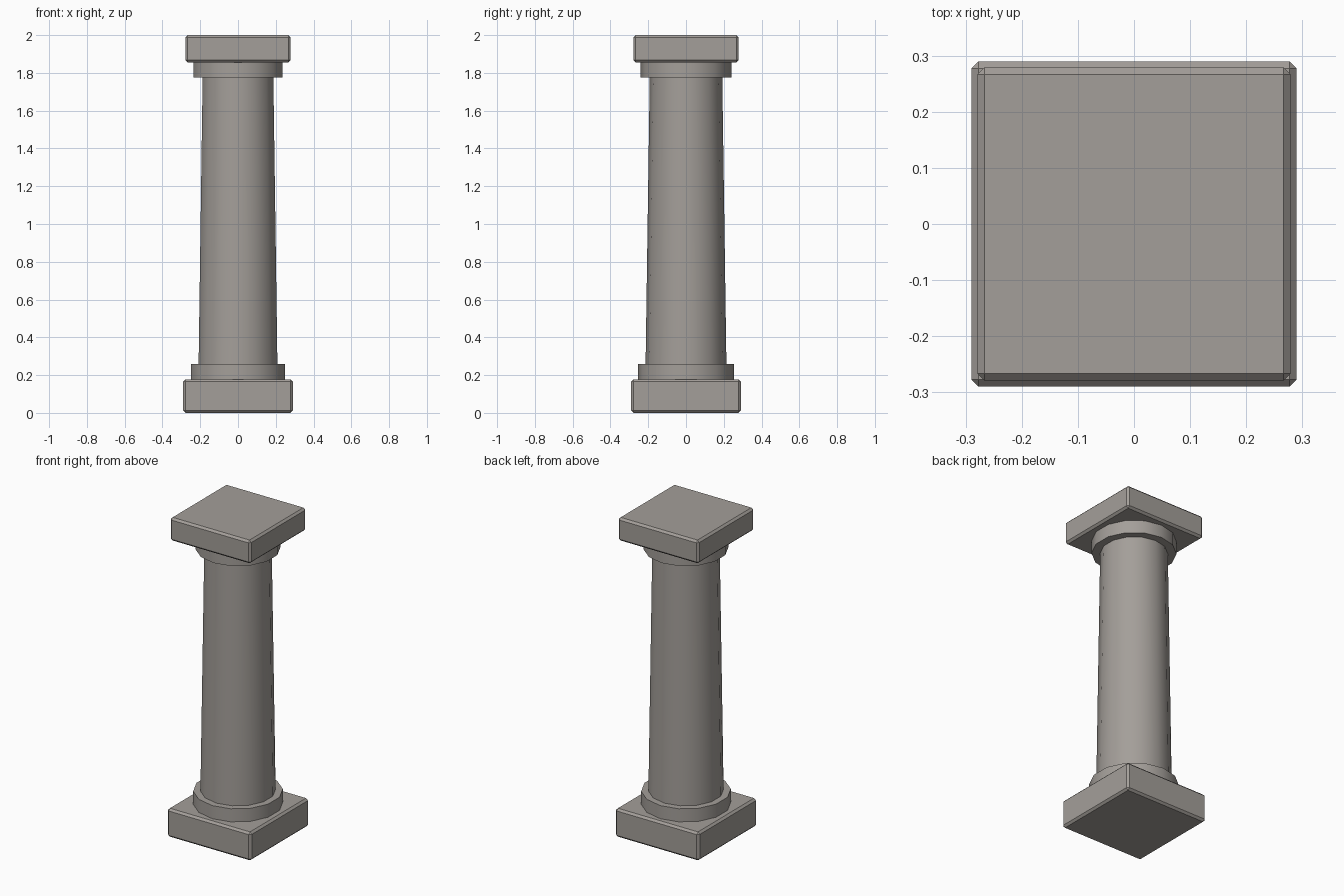
import bpy, bmesh, math
from mathutils import Matrix

if "Cube" in bpy.data.objects:
    bpy.data.objects.remove(bpy.data.objects["Cube"])

stone = bpy.data.materials.new("warm_grey_stone")
stone.diffuse_color = (0.37, 0.345, 0.32, 1)
stone.use_nodes = True
stone.node_tree.nodes["Principled BSDF"].inputs["Base Color"].default_value = stone.diffuse_color

SIDES = 14


def finish(name, bm):
    mesh = bpy.data.meshes.new(name)
    bm.to_mesh(mesh)
    bm.free()
    mesh.materials.append(stone)
    obj = bpy.data.objects.new(name, mesh)
    bpy.context.collection.objects.link(obj)
    return obj


def slab(name, half, z0, z1, bevel=0.0125):
    """Square block with chamfered edges."""
    bm = bmesh.new()
    size = Matrix.Diagonal((2 * half, 2 * half, z1 - z0, 1))
    bmesh.ops.create_cube(bm, size=1, matrix=Matrix.Translation((0, 0, (z0 + z1) / 2)) @ size)
    bmesh.ops.bevel(bm, geom=bm.edges[:], offset=bevel, segments=1, affect='EDGES')
    finish(name, bm)


def drum(name, r0, r1, z0, z1):
    """Round section, smooth sides with crisp rims, a corner facing the front."""
    bm = bmesh.new()
    bmesh.ops.create_cone(bm, cap_ends=True, segments=SIDES, radius1=r0, radius2=r1,
                          depth=z1 - z0, matrix=Matrix.Translation((0, 0, (z0 + z1) / 2)))
    obj = finish(name, bm)
    bpy.ops.object.select_all(action='DESELECT')
    obj.select_set(True)
    bpy.context.view_layer.objects.active = obj
    bpy.ops.object.shade_smooth_by_angle(angle=math.radians(35))


# Foot of the column
slab("base_plinth", 0.29, 0.0, 0.178)
drum("base_ring", 0.255, 0.255, 0.178, 0.26)

# Tapered shaft
drum("shaft", 0.214, 0.192, 0.26, 1.775)

# Head of the column
drum("capital_ring", 0.241, 0.241, 1.775, 1.855)
slab("capital_slab", 0.279, 1.855, 2.0)
